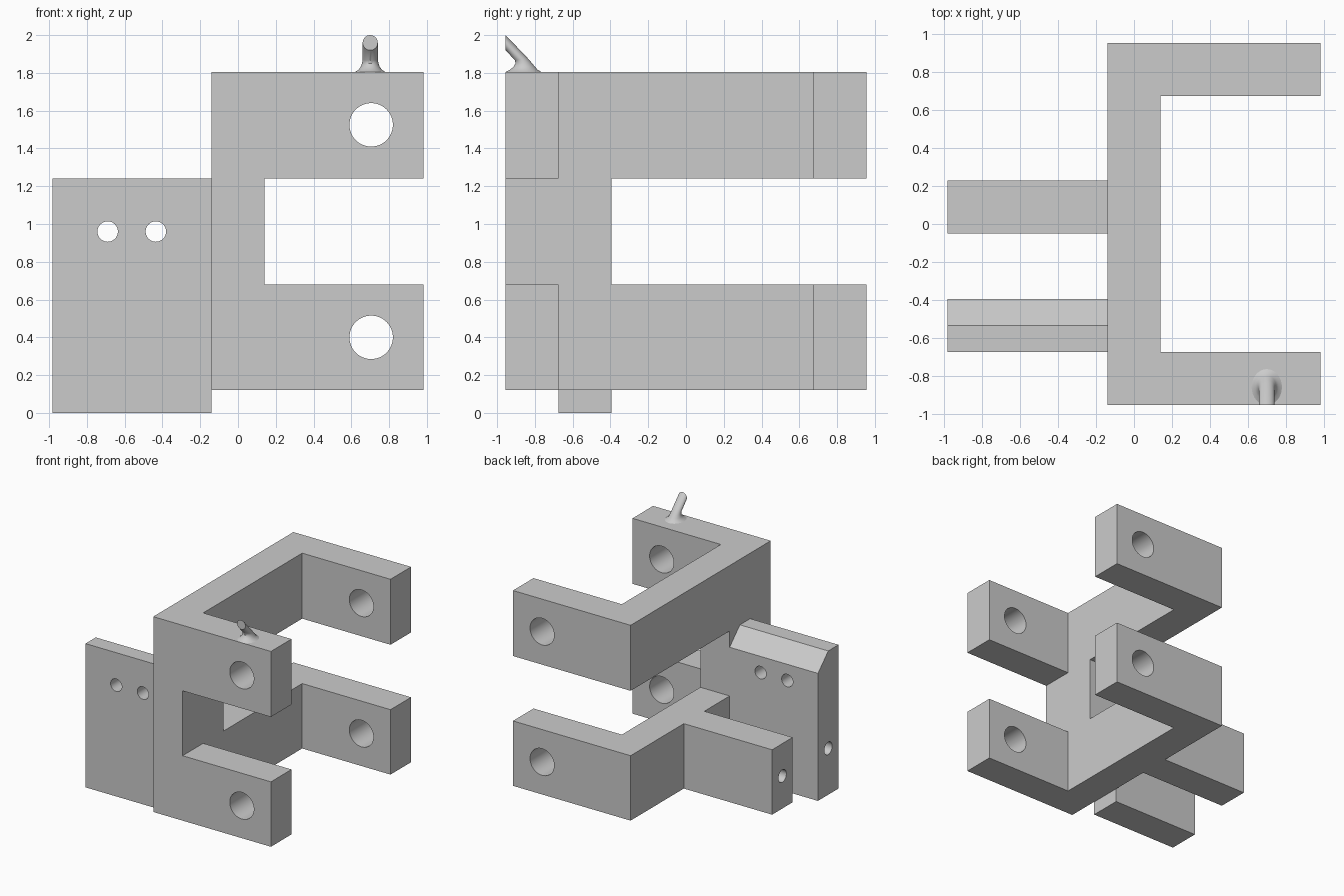
import bpy
import bmesh
import math
from mathutils import Vector, Matrix

cube = bpy.data.objects.get("Cube")
if cube:
    bpy.data.objects.remove(cube, do_unlink=True)

grey = bpy.data.materials.new("plain_grey")
grey.use_nodes = True
GREY = (0.6, 0.6, 0.6, 1)
grey.diffuse_color = GREY
grey.node_tree.nodes["Principled BSDF"].inputs["Base Color"].default_value = GREY


def finish(bm, name):
    bmesh.ops.recalc_face_normals(bm, faces=bm.faces)
    mesh = bpy.data.meshes.new(name)
    bm.to_mesh(mesh)
    bm.free()
    mesh.materials.append(grey)
    obj = bpy.data.objects.new(name, mesh)
    bpy.context.collection.objects.link(obj)
    return obj


def prism(name, points, sweep):
    """Extrude a flat outline of 3D points along a vector."""
    bm = bmesh.new()
    face = bm.faces.new([bm.verts.new(p) for p in points])
    new = bmesh.ops.extrude_face_region(bm, geom=[face])["geom"]
    moved = [v for v in new if isinstance(v, bmesh.types.BMVert)]
    bmesh.ops.translate(bm, vec=sweep, verts=moved)
    return finish(bm, name)


def box(name, x0, x1, y0, y1, z0, z1):
    corners = [(x0, y0, z0), (x1, y0, z0), (x1, y1, z0), (x0, y1, z0)]
    return prism(name, corners, (0, 0, z1 - z0))


def cylinder(name, centre, radius, length, axis):
    bm = bmesh.new()
    turn = Vector((0, 0, 1)).rotation_difference(Vector(axis)).to_matrix().to_4x4()
    bmesh.ops.create_cone(bm, cap_ends=True, segments=48, radius1=radius,
                          radius2=radius, depth=length,
                          matrix=Matrix.Translation(centre) @ turn)
    return finish(bm, name)


def activate(obj):
    bpy.ops.object.select_all(action='DESELECT')
    obj.select_set(True)
    bpy.context.view_layer.objects.active = obj


def combine(target, tool, operation):
    tool.hide_render = True
    activate(target)
    mod = target.modifiers.new("combine", 'BOOLEAN')
    mod.operation, mod.solver, mod.object = operation, 'EXACT', tool
    bpy.ops.object.modifier_apply(modifier=mod.name)
    bpy.data.objects.remove(tool, do_unlink=True)


# Main dimensions
END, DEPTH, WEB = 0.983, 0.955, 0.14
ARM = 0.675                       # inner face of the arms
LOW, SLOT0, SLOT1, TOP = 0.12, 0.68, 1.24, 1.805
PLATE0, PLATE1 = -0.675, -0.395

# Frame: plan outline of spine, two arms and rear stub, extruded upwards
plan = [(-WEB, -DEPTH), (END, -DEPTH), (END, -ARM), (WEB, -ARM), (WEB, ARM),
        (END, ARM), (END, DEPTH), (-WEB, DEPTH), (-WEB, 0.23), (-END, 0.23),
        (-END, -0.05), (-WEB, -0.05)]
frame = prism("forked_frame", [(x, y, LOW) for x, y in plan], (0, 0, TOP - LOW))

# Slots that split the arms and spine, and lower the stub
combine(frame, box("slot_side", WEB, 1.2, -1.2, 1.2, SLOT0, SLOT1), 'DIFFERENCE')
combine(frame, box("slot_rear", -1.2, 1.2, PLATE1, 1.2, SLOT0, SLOT1), 'DIFFERENCE')
combine(frame, box("stub_trim", -1.2, -WEB, -0.3, 0.5, SLOT0, 2), 'DIFFERENCE')

# Side plate with its rear top edge chamfered
side = [(PLATE0, 0), (PLATE1, 0), (PLATE1, 1.1), (-0.535, SLOT1), (PLATE0, SLOT1)]
plate = prism("side_plate", [(-END, y, z) for y, z in side], (END - WEB, 0, 0))
combine(frame, plate, 'UNION')

# Pin holes through the arms
for z in (0.4, 1.525):
    combine(frame, cylinder("pin_hole", (0.705, 0, z), 0.115, 3, (0, 1, 0)), 'DIFFERENCE')
# Bolt holes through the plate
for x in (-0.69, -0.435):
    combine(frame, cylinder("bolt_hole", (x, -0.5, 0.96), 0.054, 0.8, (0, 1, 0)), 'DIFFERENCE')
# Blind holes in the ends of plate and stub
for y in (-0.535, 0.09):
    combine(frame, cylinder("end_hole", (-END, y, 0.4), 0.054, 1.12, (1, 0, 0)), 'DIFFERENCE')

# Slanted peg with a flared foot: upper (y, z), lower (y, z), half width
rings = [((-0.955, 2.0), (-0.955, 1.92), 0.04),
         ((-0.84, 1.88), (-0.905, 1.866), 0.04),
         ((-0.82, 1.857), (-0.903, 1.85), 0.043),
         ((-0.80, 1.833), (-0.913, 1.833), 0.05),
         ((-0.785, 1.816), (-0.932, 1.816), 0.062),
         ((-0.765, TOP), (-0.955, TOP), 0.08)]
SIDES = 32
bm = bmesh.new()
loops = []
for upper, lower, width in rings:
    a, b = Vector((0, *upper)), Vector((0, *lower))
    mid, half = (a + b) / 2, (a - b) / 2
    angles = [2 * math.pi * i / SIDES for i in range(SIDES)]
    loops.append([bm.verts.new(mid + half * math.cos(t)
                               + Vector((0.7 + width * math.sin(t), 0, 0)))
                  for t in angles])
for r, s in zip(loops, loops[1:]):
    for i in range(SIDES):
        j = (i + 1) % SIDES
        bm.faces.new((r[i], r[j], s[j], s[i]))
bm.faces.new(loops[0])
bm.faces.new(loops[-1])
peg = finish(bm, "slanted_peg")

for obj in (frame, peg):
    activate(obj)
    bpy.ops.object.shade_smooth_by_angle(angle=math.radians(35))
